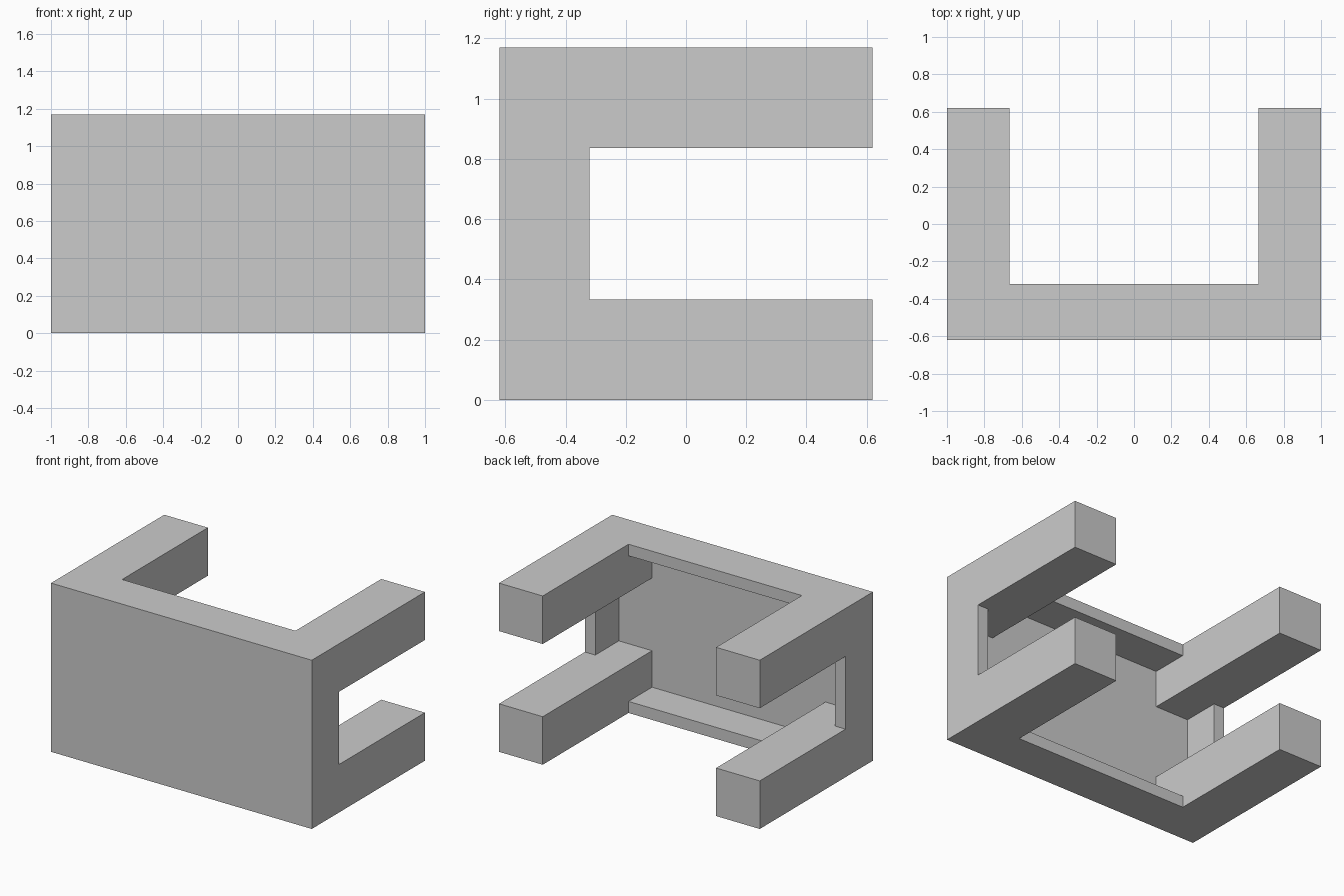
import bpy, bmesh
from mathutils import Vector

if "Cube" in bpy.data.objects:
    bpy.data.objects.remove(bpy.data.objects["Cube"])

W, D, H = 1.0, 0.62, 1.17      # half width, half depth, height
LEG_X, LEG_Z = 0.335, 0.333    # leg cross-section
PANEL_BACK = -0.578            # rear of the front panel
RIM_BACK, RIM = -0.32, 0.08    # rear of the rim and its thickness


def box(name, lo, hi):
    lo, hi = Vector(lo), Vector(hi)
    bm = bmesh.new()
    bmesh.ops.create_cube(bm, size=1)
    bmesh.ops.scale(bm, vec=hi - lo, verts=bm.verts)
    mesh = bpy.data.meshes.new(name)
    bm.to_mesh(mesh)
    bm.free()
    obj = bpy.data.objects.new(name, mesh)
    obj.location = (lo + hi) / 2
    bpy.context.collection.objects.link(obj)
    return obj


# Front panel
box("front_panel", (-W, -D, 0), (W, PANEL_BACK, H))

# Four legs running back from the panel
inner = W - LEG_X
for side, x0, x1 in (("left", -W, -inner), ("right", inner, W)):
    for level, z0 in (("lower", 0), ("upper", H - LEG_Z)):
        box(f"{level}_{side}_leg", (x0, PANEL_BACK, z0), (x1, D, z0 + LEG_Z))

# Horizontal rims between the legs
for level, z0 in (("lower", 0), ("upper", H - RIM)):
    box(f"{level}_rim", (-inner, PANEL_BACK, z0), (inner, RIM_BACK, z0 + RIM))

# Side rims between the legs
for side, x0 in (("left", -W), ("right", W - RIM)):
    box(f"{side}_rim", (x0, PANEL_BACK, LEG_Z), (x0 + RIM, RIM_BACK, H - LEG_Z))
